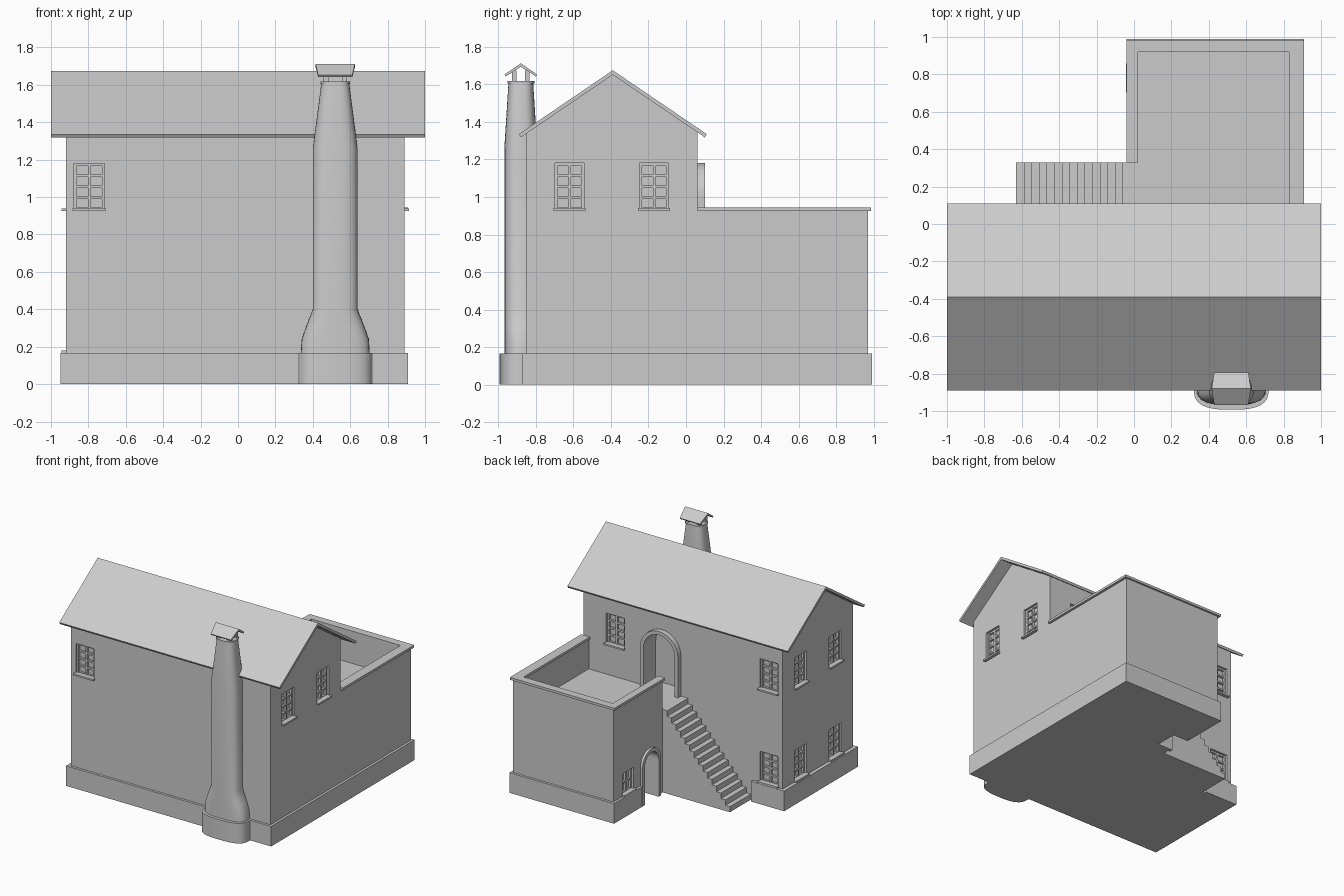
import bpy, bmesh
from math import cos, sin, pi

if "Cube" in bpy.data.objects:
    bpy.data.objects.remove(bpy.data.objects["Cube"])


def finish(name, bm):
    bmesh.ops.recalc_face_normals(bm, faces=bm.faces[:])
    me = bpy.data.meshes.new(name)
    bm.to_mesh(me)
    bm.free()
    ob = bpy.data.objects.new(name, me)
    bpy.context.collection.objects.link(ob)
    return ob


def add_prism(bm, pts, lo, hi, axis):
    """Extrude a 2D outline along an axis; outline uses the other two axes in xyz order."""
    def at(p, t):
        return {'x': (t, *p), 'y': (p[0], t, p[1]), 'z': (*p, t)}[axis]
    a = [bm.verts.new(at(p, lo)) for p in pts]
    b = [bm.verts.new(at(p, hi)) for p in pts]
    n = len(pts)
    bm.faces.new(a)
    bm.faces.new(b[::-1])
    for i in range(n):
        j = (i + 1) % n
        bm.faces.new((a[i], b[i], b[j], a[j]))


def rect(u0, u1, v0, v1):
    return [(u0, v0), (u1, v0), (u1, v1), (u0, v1)]


def arch(c, r, z0, top, n=14):
    """Round-headed opening outline."""
    s = top - r
    return [(c + r, z0)] + [(c + r * cos(pi * i / n), s + r * sin(pi * i / n))
                            for i in range(n + 1)] + [(c - r, z0)]


def prism(name, pts, lo, hi, axis):
    bm = bmesh.new()
    add_prism(bm, pts, lo, hi, axis)
    return finish(name, bm)


def cut(ob, bm):
    cutter = finish("cutter", bm)
    m = ob.modifiers.new("openings", 'BOOLEAN')
    m.operation, m.solver, m.object = 'DIFFERENCE', 'EXACT', cutter
    bpy.context.view_layer.objects.active = ob
    bpy.ops.object.modifier_apply(modifier=m.name)
    bpy.data.objects.remove(cutter)


frames, sills = bmesh.new(), bmesh.new()
house_cut, terrace_cut = bmesh.new(), bmesh.new()


def window(cutter, axis, wall, out, c, z0, z1, w=0.165, rows=4):
    """Recessed opening with glazing bars and a projecting sill."""
    a, b, f = c - w / 2, c + w / 2, 0.014
    span = lambda p, q: sorted((wall + out * p, wall + out * q))
    add_prism(cutter, rect(a, b, z0, z1), *span(-0.035, 0.05), axis)
    for u in (a + f / 2, c, b - f / 2):
        add_prism(frames, rect(u - f / 2, u + f / 2, z0, z1), *span(-0.036, -0.016), axis)
    for i in range(rows + 1):
        v = z0 + f / 2 + (z1 - z0 - f) * i / rows
        add_prism(frames, rect(a, b, v - f / 2, v + f / 2), *span(-0.036, -0.019), axis)
    add_prism(sills, rect(a - 0.008, b + 0.008, z0 - 0.004, z0 + 0.01), *span(-0.035, 0.024), axis)


# Main house walls and terrace block
house = prism("house_walls", [(-.85, 0), (.06, 0), (.06, 1.35), (-.39, 1.655), (-.85, 1.345)],
              -.92, .89, 'x')
terrace = prism("terrace_walls", rect(-.02, .89, .06, .97), 0, .93, 'z')

# Windows: front, back, both gables, terrace side
window(house_cut, 'y', -.85, -1, -.795, .93, 1.18)
for x in (.60, -.795):
    window(house_cut, 'y', .06, 1, x, .93, 1.18)
window(house_cut, 'y', .06, 1, -.795, .17, .42)
for y in (-.62, -.17):
    window(house_cut, 'x', .89, 1, y, .93, 1.18, .155)
    window(house_cut, 'x', -.92, -1, y, .93, 1.18, .155)
    window(house_cut, 'x', -.92, -1, y, .17, .42, .155)
window(terrace_cut, 'x', -.02, -1, .78, .17, .35, .14, 2)

# Arched doorways with raised surrounds
doors = [("terrace_door_surround", house_cut, 'y', .06, 1, .175, .172, .68, 1.18),
         ("ground_door_surround", terrace_cut, 'x', -.02, -1, .50, .12, 0, .43)]
for name, cutter, axis, wall, out, c, r, z0, top in doors:
    inner = arch(c, r - .03, z0, top - .03)
    hole = arch(c, r - .03, z0 - (.05 if z0 == 0 else 0), top - .03)
    add_prism(cutter, hole, *sorted((wall - out * .12, wall + out * .05)), axis)
    depth = .04 if axis == 'y' else .02
    prism(name, arch(c, r, z0, top) + inner[::-1],
          *sorted((wall - out * .01, wall + out * depth)), axis)

# Terrace well with an opening at the stair head
add_prism(terrace_cut, [(-.1, 0), (.84, 0), (.84, .92), (.02, .92), (.02, .33), (-.1, .33)],
          .68, 1.2, 'z')
cut(house, house_cut)
cut(terrace, terrace_cut)
finish("window_frames", frames)
finish("window_sills", sills)

# Parapet coping
prism("parapet_coping", [(.91, .06), (.91, .985), (-.04, .985), (-.04, .33), (.022, .33),
                         (.022, .92), (.83, .92), (.83, .06)], .925, .945, 'z')

# Plinth, interrupted at the ground door and stairs
prism("plinth", [(-.95, -.87), (.91, -.87), (.91, .99), (-.04, .99), (-.04, .625), (.12, .625),
                 (.12, .02), (-.65, .02), (-.65, .085), (-.95, .085)], 0, .165, 'z')

# Gabled roof
prism("roof", [(-.89, 1.335), (-.39, 1.675), (.11, 1.335), (.10, 1.318), (-.39, 1.651),
               (-.88, 1.318)], -1, 1, 'x')

# Solid stair flight
steps, x0, x1, h = 15, -.63, -.02, .68
run, stair = (x1 - x0) / steps, [(x1, 0), (x0, 0)]
for i in range(steps):
    z = h * (i + 1) / steps
    stair += [(x0 + i * run, z), (x0 + (i + 1) * run, z)]
prism("stairs", stair, .06, .33, 'y')


# Chimney: rounded section lofted through levels of (z, half width, half depth)
def loft(name, levels, c=(.52, -.88), n=32, e=.7):
    bm = bmesh.new()
    rings = []
    for z, hx, hy in levels:
        ring = []
        for i in range(n):
            u, v = cos(2 * pi * i / n), sin(2 * pi * i / n)
            sx = (abs(u) ** e) * (1 if u > 0 else -1)
            sy = (abs(v) ** e) * (1 if v > 0 else -1)
            ring.append(bm.verts.new((c[0] + hx * sx, c[1] + hy * sy, z)))
        rings.append(ring)
    bm.faces.new(rings[0])
    bm.faces.new(rings[-1])
    for a, b in zip(rings, rings[1:]):
        for i in range(n):
            j = (i + 1) % n
            bm.faces.new((a[i], a[j], b[j], b[i]))
    ob = finish(name, bm)
    bpy.ops.object.select_all(action='DESELECT')
    ob.select_set(True)
    bpy.context.view_layer.objects.active = ob
    bpy.ops.object.shade_smooth_by_angle(angle=.6)


loft("chimney_plinth", [(0, .2, .113), (.165, .2, .113)])
loft("chimney_shaft", [(.1, .188, .088), (.24, .18, .088), (.31, .155, .088), (.40, .12, .088),
                       (1.26, .12, .088), (1.605, .075, .066)])
loft("chimney_rim", [(1.605, .08, .072), (1.617, .08, .072)])

# Chimney cowl posts and small gabled cap
posts = bmesh.new()
for sx in (-1, 1):
    for sy in (-1, 1):
        x, y = .52 + sx * .05, -.88 + sy * .035
        add_prism(posts, rect(x - .014, x + .014, y - .012, y + .012), 1.61, 1.675, 'z')
finish("chimney_posts", posts)
cap = prism("chimney_cap", [(-.967, 1.652), (-.88, 1.712), (-.793, 1.652), (-.80, 1.642),
                            (-.88, 1.694), (-.96, 1.642)], .415, .625, 'x')
for v in cap.data.vertices:
    if v.co.z < 1.66:
        v.co.x = .52 + (v.co.x - .52) * .87
